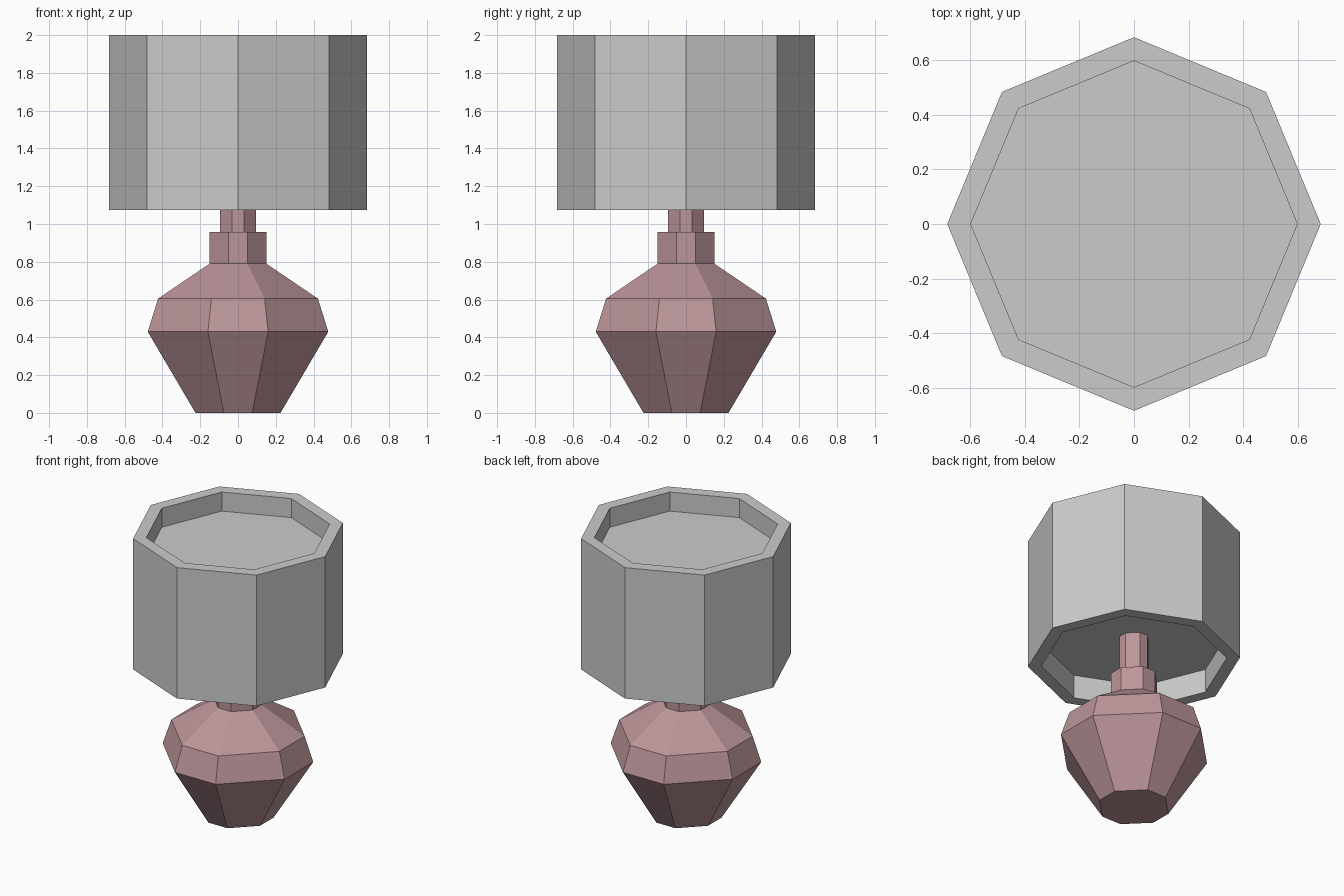
import bpy, bmesh, math

if "Cube" in bpy.data.objects:
    bpy.data.objects.remove(bpy.data.objects["Cube"])


def lathe(name, profile, section, material=None):
    """Stack scaled copies of an outline; profile is (radius, z), ends are capped."""
    bm = bmesh.new()
    rings = [[bm.verts.new((x * r, y * r, z)) for x, y in section] for r, z in profile]
    n = len(section)
    for a, b in zip(rings, rings[1:]):
        for i in range(n):
            j = (i + 1) % n
            bm.faces.new((a[i], a[j], b[j], b[i]))
    bm.faces.new(rings[0][::-1])
    bm.faces.new(rings[-1])
    bmesh.ops.recalc_face_normals(bm, faces=bm.faces)
    mesh = bpy.data.meshes.new(name)
    bm.to_mesh(mesh)
    bm.free()
    obj = bpy.data.objects.new(name, mesh)
    bpy.context.collection.objects.link(obj)
    if material:
        mesh.materials.append(material)
    return obj


# Cross-sections: regular octagon with a corner to the front, and a square with cut corners
octagon = [(math.cos(i * math.pi / 4), math.sin(i * math.pi / 4)) for i in range(8)]
t = 1 / 3
cut_square = [(1, -t), (1, t), (t, 1), (-t, 1), (-1, t), (-1, -t), (-t, -1), (t, -1)]

ceramic = bpy.data.materials.new("dark_red_ceramic")
ceramic.diffuse_color = (0.5, 0.3, 0.32, 1)
ceramic.use_nodes = True
ceramic.node_tree.nodes["Principled BSDF"].inputs["Base Color"].default_value = ceramic.diffuse_color

# Vase-shaped base with neck and stem up to the shade's underside
lathe("lamp_base", [(0.225, 0), (0.478, 0.43), (0.423, 0.605), (0.15, 0.79),
                    (0.15, 0.957), (0.096, 0.957), (0.096, 1.24)], cut_square, ceramic)

# Shade with recessed bottom and top
lathe("lamp_shade", [(0.597, 1.24), (0.597, 1.073), (0.683, 1.073),
                     (0.683, 2.0), (0.597, 2.0), (0.597, 1.865)], octagon)
